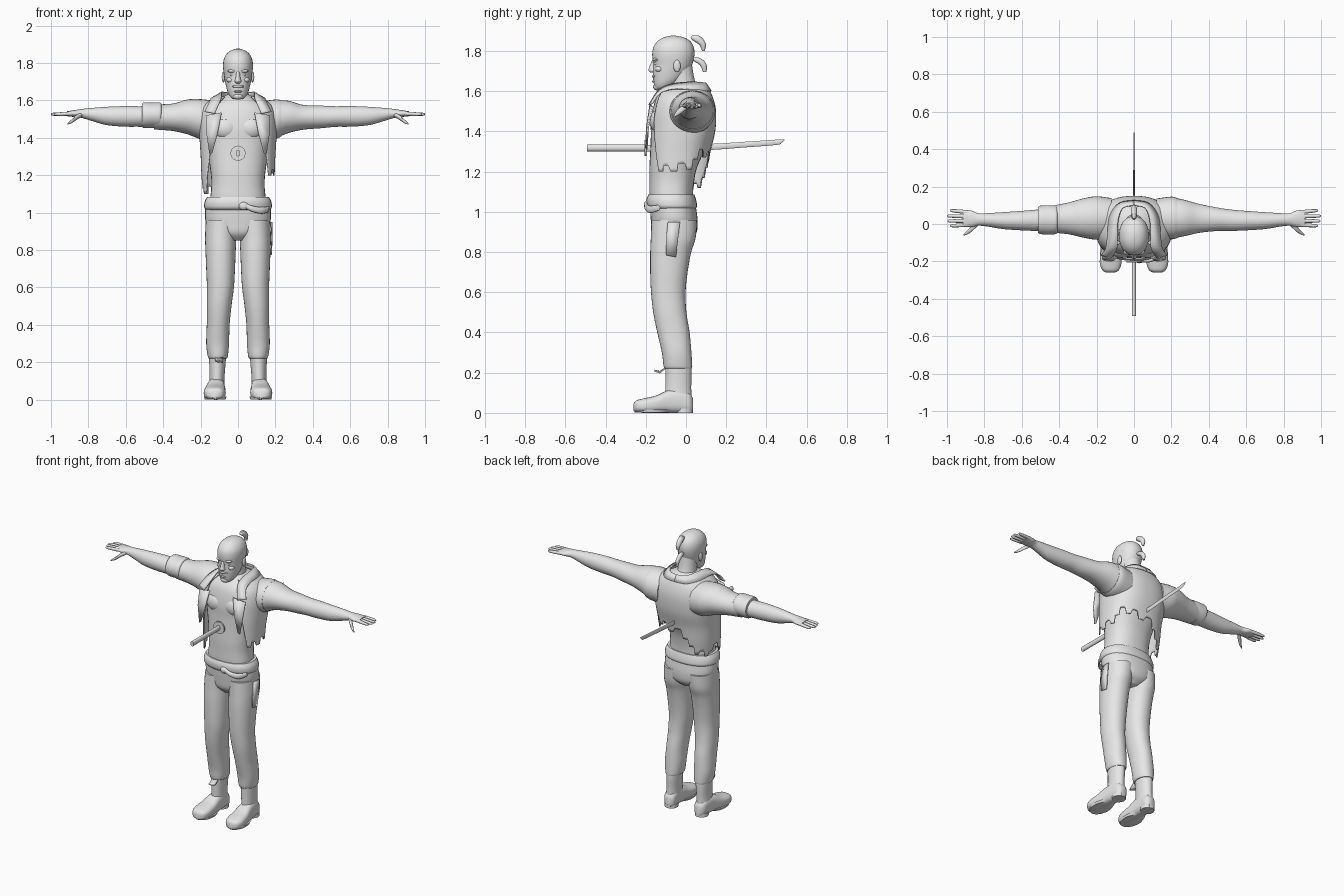
import bpy, bmesh, math
from mathutils import Vector, Matrix

grey = bpy.data.materials.new("plain_grey")
grey.diffuse_color = (0.8, 0.8, 0.8, 1)


def finish(name, bm, thick=0):
    bmesh.ops.recalc_face_normals(bm, faces=bm.faces)
    me = bpy.data.meshes.new(name)
    bm.to_mesh(me)
    bm.free()
    me.materials.append(grey)
    ob = bpy.data.objects.new(name, me)
    bpy.context.collection.objects.link(ob)
    if thick:
        mod = ob.modifiers.new("thickness", 'SOLIDIFY')
        mod.thickness, mod.offset = thick, 0
    return ob


def smooth(rows, n=5):
    """Catmull-Rom interpolation between the given rows."""
    out = []
    for i in range(len(rows) - 1):
        p = [rows[max(0, min(len(rows) - 1, i + k))] for k in (-1, 0, 1, 2)]
        for j in range(n):
            t = j / n
            out.append([0.5 * (2 * b + (c - a) * t + (2 * a - 5 * b + 4 * c - d) * t * t
                               + (3 * b - a - 3 * c + d) * t ** 3) for a, b, c, d in zip(*p)])
    return out + [list(rows[-1])]


def power(v, p):
    return math.copysign(abs(v) ** p, v)


def loft(name, axis, rows, p=1.0, n=5, seg=32):
    """Rows: position on axis, two centres, two radii."""
    bm = bmesh.new()
    rings = []
    for t, c1, c2, r1, r2 in smooth(rows, n):
        ring = []
        for k in range(seg):
            a = math.tau * k / seg
            u, v = c1 + r1 * power(math.sin(a), p), c2 - r2 * power(math.cos(a), p)
            ring.append(bm.verts.new({'x': (t, u, v), 'y': (u, t, v), 'z': (u, v, t)}[axis]))
        rings.append(ring)
    for a, b in zip(rings, rings[1:]):
        for k in range(seg):
            bm.faces.new((a[k], a[(k + 1) % seg], b[(k + 1) % seg], b[k]))
    bm.faces.new(rings[0])
    bm.faces.new(rings[-1])
    return finish(name, bm)


def upright(rows, s=1):
    """z, centre x, half width, front y, back y -> loft rows."""
    return [(z, s * x, (f + b) / 2, w, (b - f) / 2) for z, x, w, f, b in rows]


def ball(name, loc, size):
    bm = bmesh.new()
    bmesh.ops.create_uvsphere(bm, u_segments=20, v_segments=12, radius=1,
                              matrix=Matrix.Translation(loc) @ Matrix.Diagonal((*size, 1)))
    return finish(name, bm)


def sheet(name, rows, s=1, thick=0.007):
    bm = bmesh.new()
    grid = [[bm.verts.new((s * x, y, z)) for x, y, z in row] for row in rows]
    for a, b in zip(grid, grid[1:]):
        for k in range(len(a) - 1):
            bm.faces.new((a[k], a[k + 1], b[k + 1], b[k]))
    return finish(name, bm, thick)


# Bare torso and neck
loft("torso", 'z', upright([
    (1.00, 0, .155, -.175, .04), (1.08, 0, .148, -.182, .035), (1.15, 0, .142, -.182, .04),
    (1.22, 0, .147, -.182, .055), (1.30, 0, .16, -.178, .09), (1.38, 0, .178, -.175, .125),
    (1.45, 0, .19, -.175, .138), (1.52, 0, .19, -.163, .132), (1.57, 0, .165, -.145, .118),
    (1.61, 0, .10, -.11, .09), (1.635, 0, .05, -.07, .05)]), p=.85)
loft("neck", 'z', upright([(1.55, 0, .09, -.10, .09), (1.61, 0, .062, -.085, .06),
                           (1.66, 0, .056, -.08, .042), (1.73, 0, .055, -.09, .03)]))

# Head and face
loft("head", 'z', upright([
    (1.608, 0, .026, -.148, -.10), (1.622, 0, .043, -.157, -.07), (1.65, 0, .057, -.162, -.03),
    (1.69, 0, .067, -.165, .008), (1.73, 0, .074, -.163, .03), (1.78, 0, .080, -.168, .042),
    (1.82, 0, .076, -.162, .038), (1.85, 0, .060, -.14, .02), (1.868, 0, .036, -.11, -.012),
    (1.876, 0, .008, -.075, -.05)]), p=.93)
loft("nose", 'z', upright([(1.692, 0, .012, -.176, -.14), (1.703, 0, .018, -.187, -.14),
                           (1.72, 0, .013, -.183, -.14), (1.755, 0, .009, -.168, -.14)]), seg=16)
ball("moustache", (0, -.152, 1.675), (.034, .018, .009))
ball("lower_lip", (0, -.153, 1.648), (.022, .016, .007))
ball("goatee", (0, -.142, 1.622), (.028, .022, .018))
for s in (-1, 1):
    ball("brow", (s * .03, -.148, 1.757), (.026, .018, .009))
    ball("eye", (s * .03, -.148, 1.737), (.013, .01, .008))
    ball("cheek", (s * .04, -.132, 1.71), (.022, .022, .016))
    ball("ear", (s * .078, -.045, 1.725), (.009, .018, .03))

# Tied hair
loft("topknot", 'z', upright([(1.80, 0, .008, .080, .092), (1.83, 0, .015, .066, .10),
                              (1.86, 0, .017, .025, .085), (1.878, 0, .010, .03, .062)]), seg=16)
loft("hair_tail", 'z', upright([(1.695, 0, .007, .085, .102), (1.73, 0, .013, .068, .103),
                                (1.755, 0, .013, .03, .085), (1.768, 0, .008, .02, .06)]), seg=16)

# Arms and hands
arm = [(.12, .03, 1.49, .10, .10), (.20, .032, 1.50, .108, .10), (.27, .032, 1.512, .097, .086),
       (.35, .03, 1.51, .077, .066), (.45, .025, 1.512, .062, .060), (.52, .02, 1.514, .057, .055),
       (.60, .018, 1.515, .052, .055), (.70, .018, 1.517, .045, .049), (.78, .022, 1.525, .036, .035),
       (.83, .024, 1.53, .033, .025), (.87, .028, 1.53, .044, .019), (.915, .030, 1.529, .044, .013)]
for s in (-1, 1):
    loft("arm", 'x', [(s * r[0], *r[1:]) for r in arm])
    for y, spread, tip in ((.063, .009, .985), (.040, .003, 1.0), (.017, -.001, .997), (-.004, -.006, .985)):
        loft("finger", 'x', [(s * x, y + k * spread, 1.53 - k * .004, r, r) for x, k, r in
                             ((.89, 0, .011), (.94, .6, .010), (tip - .012, .9, .008), (tip, 1, .003))], seg=12)
    loft("thumb", 'x', [(s * .835, .005, 1.525, .014, .012), (s * .865, -.022, 1.508, .016, .013),
                        (s * .89, -.044, 1.488, .011, .010), (s * .912, -.058, 1.475, .004, .004)], seg=12)
    # Chest muscles
    ball("chest_muscle", (s * .065, -.135, 1.45), (.07, .046, .06))

# Sleeve with rolled cuff on one arm, torn armhole on the other
loft("sleeve", 'x', [(-x, y, z, a + .008, b + .007) for x, y, z, a, b in arm[:5]])
loft("rolled_cuff", 'x', [(-x, .022, 1.521, a, b) for x, a, b in
                          ((.41, .068, .062), (.42, .076, .069), (.46, .078, .068), (.50, .076, .069),
                           (.512, .070, .064))])
loft("torn_armhole", 'x', [(x, y, z, a + .006, b + .005) for x, y, z, a, b in arm[:2]]
     + [(.232, .032, 1.505, .106, .097)])

# Open vest with a torn, stepped hem
vest = smooth([(z, w, (f + b) / 2, (b - f) / 2) for z, w, f, b in (
    (1.08, .182, -.192, .088), (1.20, .192, -.192, .105), (1.30, .196, -.192, .118),
    (1.40, .202, -.188, .142), (1.50, .202, -.176, .146), (1.57, .180, -.155, .130),
    (1.62, .115, -.118, .105))], 6)
hems = (1.20, 1.23, 1.20, 1.24, 1.21, 1.26, 1.31, 1.27, 1.30, 1.25, 1.28, 1.22,
        1.17, 1.12, 1.14, 1.10, 1.13, 1.17, 1.13, 1.10)


def vest_point(u, z):
    lo, hi = next((a, b) for a, b in zip(vest, vest[1:]) if z <= b[0] + 1e-6)
    t = (z - lo[0]) / (hi[0] - lo[0])
    w, c, d = (a + (b - a) * t for a, b in zip(lo[1:], hi[1:]))
    start = math.radians(64 - 29 * min(1, max(0, (z - 1.1) / .35)))
    a = start + u * (math.tau - 2 * start)
    return w * power(math.sin(a), .85), c - d * power(math.cos(a), .85), z


columns = []
for i in range(81):
    hem = hems[min(19, i // 4)]
    columns.append([vest_point(i / 80, hem + (1.62 - hem) * j / 24) for j in range(25)])
sheet("vest", columns)

# Collar and folded lapels
for s in (-1, 1):
    inner = smooth([(0, .10, 1.638), (.06, .085, 1.642), (.085, .02, 1.645), (.088, -.07, 1.635),
                    (.092, -.135, 1.605), (.125, -.185, 1.53)], 4)
    outer = smooth([(0, .125, 1.60), (.08, .11, 1.60), (.13, .04, 1.607), (.142, -.06, 1.612),
                    (.152, -.13, 1.59), (.178, -.165, 1.54)], 4)
    sheet("collar", [inner, outer], s)
    sheet("lapel", [[(.088, -.178, 1.535), (.172, -.165, 1.52)], [(.11, -.195, 1.42), (.168, -.188, 1.42)],
                    [(.138, -.2, 1.32), (.152, -.195, 1.31)]], s)

# Trousers
loft("trouser_seat", 'z', upright([
    (.85, 0, .04, -.13, .01), (.89, 0, .13, -.165, .05), (.95, 0, .172, -.174, .058),
    (1.02, 0, .175, -.18, .050), (1.08, 0, .163, -.186, .04)]), p=.88)
for s in (-1, 1):
    loft("trouser_leg", 'z', upright([
        (.22, .108, .047, -.105, .03), (.235, .108, .054, -.112, .031), (.30, .109, .061, -.12, .027),
        (.40, .106, .061, -.143, .018), (.50, .101, .066, -.163, .002), (.60, .094, .072, -.174, -.002),
        (.70, .093, .077, -.178, .008), (.80, .093, .081, -.178, .026), (.87, .092, .084, -.175, .048),
        (.96, .086, .086, -.172, .054)], s), p=.93)
    # Boots
    loft("boot_shaft", 'z', upright([(.04, .115, .042, -.105, .03), (.12, .112, .040, -.103, .026),
                                     (.20, .110, .044, -.102, .028), (.28, .108, .048, -.105, .025)], s))
    loft("boot_foot", 'y', [(y, s * x, z, a, b) for y, x, z, a, b in (
        (-.26, .125, .028, .022, .018), (-.247, .125, .033, .044, .029), (-.21, .125, .036, .058, .036),
        (-.15, .122, .043, .056, .043), (-.09, .118, .056, .048, .056), (-.03, .115, .060, .043, .060),
        (.015, .113, .050, .038, .050), (.034, .112, .040, .022, .034))], p=.75)
    loft("boot_heel", 'z', upright([(0, .114, .042, -.05, .035), (.022, .114, .042, -.05, .035)], s), n=1)
    loft("boot_sole", 'z', upright([(.002, .122, .056, -.255, -.08), (.016, .122, .060, -.26, -.06)], s), n=1)

# Torn cloth at one ankle, patch on the other thigh
sheet("torn_ankle_flap", [[(-.125, -.10, .225), (-.08, -.10, .225)], [(-.12, -.13, .205), (-.08, -.13, .2)],
                          [(-.11, -.157, .212), (-.095, -.155, .208)]])
sheet("thigh_patch", [[(.178, -.09, .95), (.180, -.03, .95)], [(.180, -.10, .86), (.181, -.04, .86)],
                      [(.178, -.10, .785), (.178, -.05, .775)]])

# Waist sash with knot and hanging tail
loft("sash", 'z', upright([(1.015, 0, .172, -.182, .048), (1.03, 0, .181, -.195, .055),
                           (1.06, 0, .178, -.197, .05), (1.085, 0, .165, -.188, .042)]), p=.88)
ball("sash_knot", (.03, -.192, 1.035), (.026, .018, .022))
loft("sash_tail", 'x', [(.03, -.195, 1.04, .010, .014), (.08, -.195, 1.02, .011, .016),
                        (.13, -.175, 1.012, .011, .018), (.165, -.14, 1.02, .010, .014)], seg=16)

# Sword through the body
loft("sword_handle", 'y', [(y, 0, 1.318, .012, .017) for y in (-.492, -.20)], n=1, seg=16)
loft("sword_guard", 'y', [(y, 0, 1.318, .040, .040) for y in (-.207, -.197)], n=1)
loft("sword_blade", 'y', [(-.20, 0, 1.316, .004, .015), (.10, 0, 1.322, .004, .015),
                          (.30, 0, 1.335, .004, .014), (.45, 0, 1.346, .0035, .013),
                          (.475, 0, 1.352, .003, .009), (.49, 0, 1.358, .001, .002)], seg=8)

# Smooth shading with sharp edges kept
for ob in bpy.context.collection.objects:
    ob.select_set(True)
    bpy.context.view_layer.objects.active = ob
bpy.ops.object.shade_smooth_by_angle(angle=math.radians(45))
